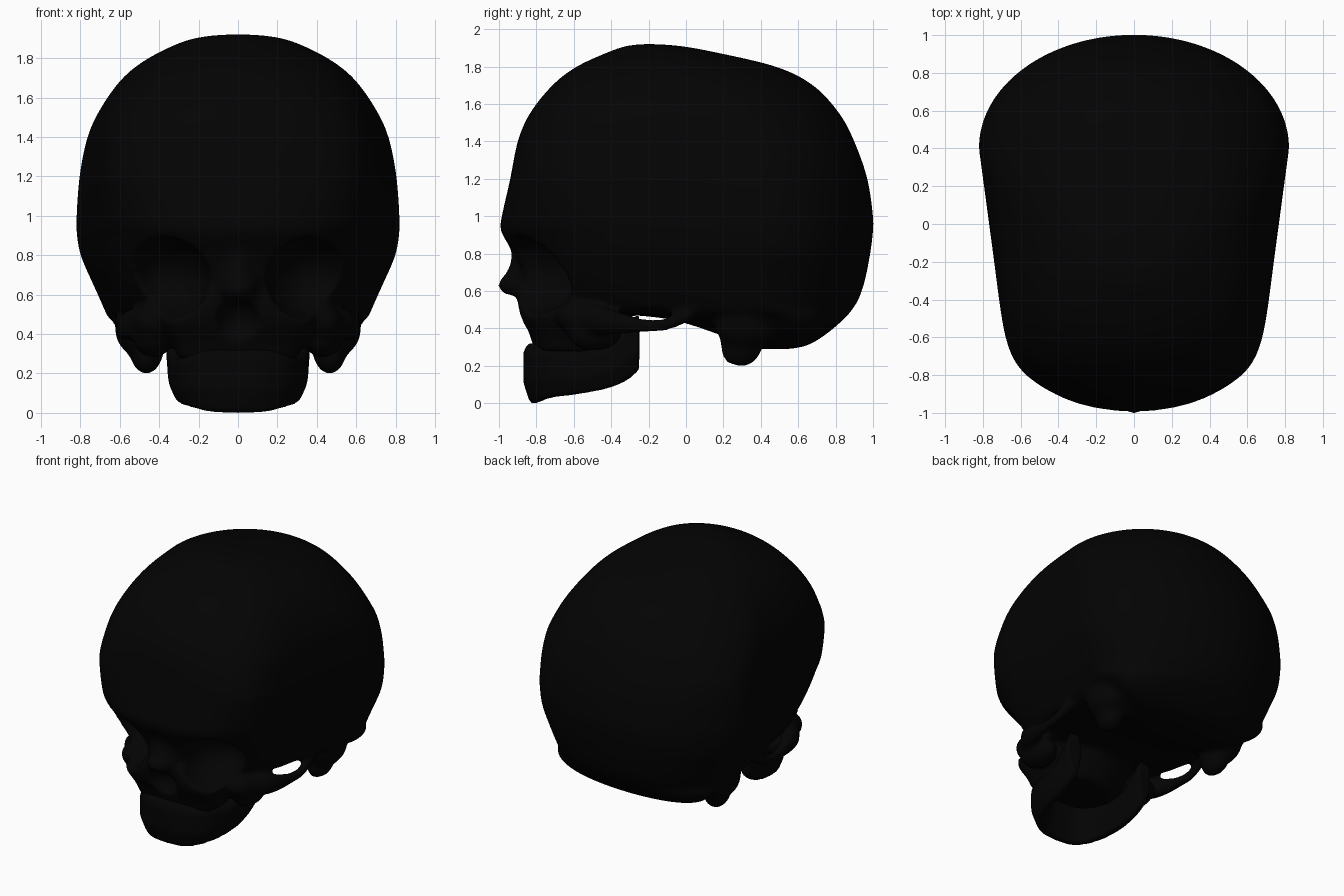
import bpy, bmesh
from math import sin, cos, pi, copysign
from mathutils import Vector, Matrix

if "Cube" in bpy.data.objects:
    bpy.data.objects.remove(bpy.data.objects["Cube"])

bone = bpy.data.materials.new("black_bone")
bone.use_nodes = True
black = (0.001, 0.001, 0.001, 1)
bone.diffuse_color = black
bone.node_tree.nodes["Principled BSDF"].inputs["Base Color"].default_value = black


def spline(keys, steps):
    """Catmull-Rom interpolation through a list of key tuples."""
    keys = [Vector(k) for k in keys]
    out = []
    for i in range(len(keys) - 1):
        a, b, c, d = (keys[max(i - 1, 0)], keys[i], keys[i + 1],
                      keys[min(i + 2, len(keys) - 1)])
        for s in range(steps):
            t = s / steps
            out.append(b + (c - a) * (t / 2)
                       + (a * 2 - b * 5 + c * 4 - d) * (t * t / 2)
                       + (b * 3 - a - c * 3 + d) * (t ** 3 / 2))
    return out + [keys[-1]]


def clamp(value):
    return min(max(value, 0), 1)


def loft(bm, rings):
    """Closed skin over a row of rings, capped at both ends."""
    rows = [[bm.verts.new(p) for p in ring] for ring in rings]
    n = len(rows[0])
    for low, high in zip(rows, rows[1:]):
        for i in range(n):
            j = (i + 1) % n
            bm.faces.new((low[i], low[j], high[j], high[i]))
    bm.faces.new(rows[0])
    bm.faces.new(rows[-1])


def ellipsoid(bm, centre, radii, mirror=True):
    for side in ((1, -1) if mirror else (1,)):
        place = Matrix.Translation((centre[0] * side, centre[1], centre[2]))
        bmesh.ops.create_uvsphere(bm, u_segments=32, v_segments=20, radius=1,
                                  matrix=place @ Matrix.Diagonal((*radii, 1)))


def plan_ring(z, front, back, width, widest, blunt, taper):
    """Egg-shaped horizontal section, tapered and blunt at the front."""
    middle = front + (back - front) * widest
    ring = []
    for i in range(80):
        a = 2 * pi * i / 80
        s = cos(a)
        if s > 0:
            y, power, narrow = middle + s * (back - middle), 2, 1
        else:
            y, power, narrow = middle + s * (middle - front), blunt, 1 + taper * s
        x = width * narrow * max(0, 1 - abs(s) ** power) ** .5
        ring.append((copysign(x, sin(a)), y, z))
    return ring


def make(name, bm):
    bmesh.ops.recalc_face_normals(bm, faces=bm.faces)
    mesh = bpy.data.meshes.new(name)
    bm.to_mesh(mesh)
    bm.free()
    obj = bpy.data.objects.new(name, mesh)
    bpy.context.collection.objects.link(obj)
    return obj


def remesh(obj, size):
    mod = obj.modifiers.new("blend", 'REMESH')
    mod.mode = 'VOXEL'
    mod.voxel_size = size


def bake(obj):
    """Turn the modifier result into the object's own mesh."""
    bpy.context.view_layer.update()
    result = obj.evaluated_get(bpy.context.evaluated_depsgraph_get())
    mesh = bpy.data.meshes.new_from_object(result)
    obj.modifiers.clear()
    obj.data = mesh


def finish(obj, size, rounds):
    remesh(obj, size)
    mod = obj.modifiers.new("soften", 'SMOOTH')
    mod.factor = 0.5
    mod.iterations = rounds
    bake(obj)
    obj.data.materials.clear()
    obj.data.materials.append(bone)
    for poly in obj.data.polygons:
        poly.use_smooth = True
        poly.material_index = 0


# Braincase and upper face: height, front, back, half width
braincase = [
    (1.92, -.24, -.16, .05), (1.91, -.32, -.03, .17), (1.88, -.41, .14, .29),
    (1.8, -.585, .48, .455), (1.7, -.715, .68, .585), (1.55, -.835, .82, .695),
    (1.4, -.9, .9, .765), (1.2, -.94, .97, .805), (1.0, -.985, 1, .82),
    (.92, -.99, 1, .82), (.8, -.92, .985, .8), (.65, -.85, .955, .735),
    (.55, -.74, .92, .69), (.49, -.55, .88, .665), (.455, -.12, .85, .635),
    (.37, .17, .75, .55), (.31, .3, .65, .38), (.29, .38, .55, .2)]
skull = bmesh.new()
rings = []
for z, front, back, width in spline(braincase, 4):
    # Forehead corners are fullest between the brow and the dome
    dome, brow = clamp((z - 1.3) / .6), clamp((1.2 - z) / .3)
    rings.append(plan_ring(z, front, back, width, .7 - .2 * dome,
                           12 - 9.8 * dome ** .6 - 5 * brow,
                           .19 + .05 * brow - .14 * dome))
loft(skull, rings)

# Upper jaw below the nose
upper_jaw = [(.62, -.9, -.3, .4), (.53, -.905, -.3, .4), (.45, -.885, -.32, .38),
             (.4, -.855, -.34, .36), (.35, -.83, -.36, .33), (.27, -.805, -.4, .3)]
loft(skull, [plan_ring(*key, .5, 6, 0) for key in spline(upper_jaw, 3)])

# Nose bridge flaring to its tip
nose = [(.9, -.95, -.6, .1), (.78, -.935, -.6, .1), (.7, -.96, -.6, .11),
        (.635, -1.01, -.6, .12), (.58, -.97, -.6, .12)]
loft(skull, [plan_ring(*key, .5, 2, 0) for key in spline(nose, 3)])

# Cheekbones and bony lumps behind the ears
ellipsoid(skull, (.43, -.57, .46), (.1, .12, .09))
ellipsoid(skull, (.43, -.49, .38), (.1, .15, .1))
ellipsoid(skull, (.465, .3, .36), (.095, .12, .165))
ellipsoid(skull, (.465, .265, .3), (.07, .08, .1))
ellipsoid(skull, (.51, .32, .43), (.115, .17, .14))
skull = make("skull", skull)

# Hollows: eye sockets, nose opening, temples behind the cheeks
hollows = bmesh.new()
ellipsoid(hollows, (.365, -.87, .68), (.22, .31, .21))
ellipsoid(hollows, (0, -.93, .46), (.12, .14, .12), False)
ellipsoid(hollows, (.61, -.2, .4), (.165, .2, .11))
hollows = make("hollow_cutter", hollows)
hollows.hide_render = True
remesh(skull, .022)
cut = skull.modifiers.new("hollows", 'BOOLEAN')
cut.operation = 'DIFFERENCE'
cut.solver = 'EXACT'
cut.object = hollows
bake(skull)
bpy.data.objects.remove(hollows)

# Cheek arches bridging the temples: x, y, z, thickness
arch = [(.44, -.6, .46, .075), (.53, -.48, .45, .08), (.57, -.36, .43, .06),
        (.59, -.22, .415, .037), (.595, -.1, .425, .035), (.58, .02, .485, .045),
        (.55, .12, .56, .045)]
whole = bmesh.new()
whole.from_mesh(skull.data)
for side in (1, -1):
    loft(whole, [[(side * (x + r * .85 * cos(k * pi / 6)), y,
                   z + r * sin(k * pi / 6)) for k in range(12)]
                 for x, y, z, r in spline(arch, 6)])
whole.to_mesh(skull.data)
whole.free()
finish(skull, .017, 6)

# Lower jaw: a U-shaped band given as x, y, bottom, top
half = [(0, -.81, 0, .32), (.13, -.795, .005, .32), (.23, -.72, .03, .3),
        (.28, -.57, .05, .28), (.295, -.42, .08, .32), (.3, -.32, .12, .42),
        (.305, -.25, .18, .48)]
band = spline([(-x, y, lo, hi) for x, y, lo, hi in half[:0:-1]] + half, 5)
outline = [(.4, 0), (1, .35), (1, .85), (.6, 1), (-.6, 1), (-1, .6), (-.4, 0)]
jaw = bmesh.new()
sections = []
for i, p in enumerate(band):
    ahead, behind = band[min(i + 1, len(band) - 1)], band[max(i - 1, 0)]
    out = Vector((ahead.y - behind.y, behind.x - ahead.x)).normalized() * .06
    sections.append([(p.x + out.x * s, p.y + out.y * s, p[2] + (p[3] - p[2]) * h)
                     for s, h in outline])
loft(jaw, sections)
finish(make("lower_jaw", jaw), .015, 5)
